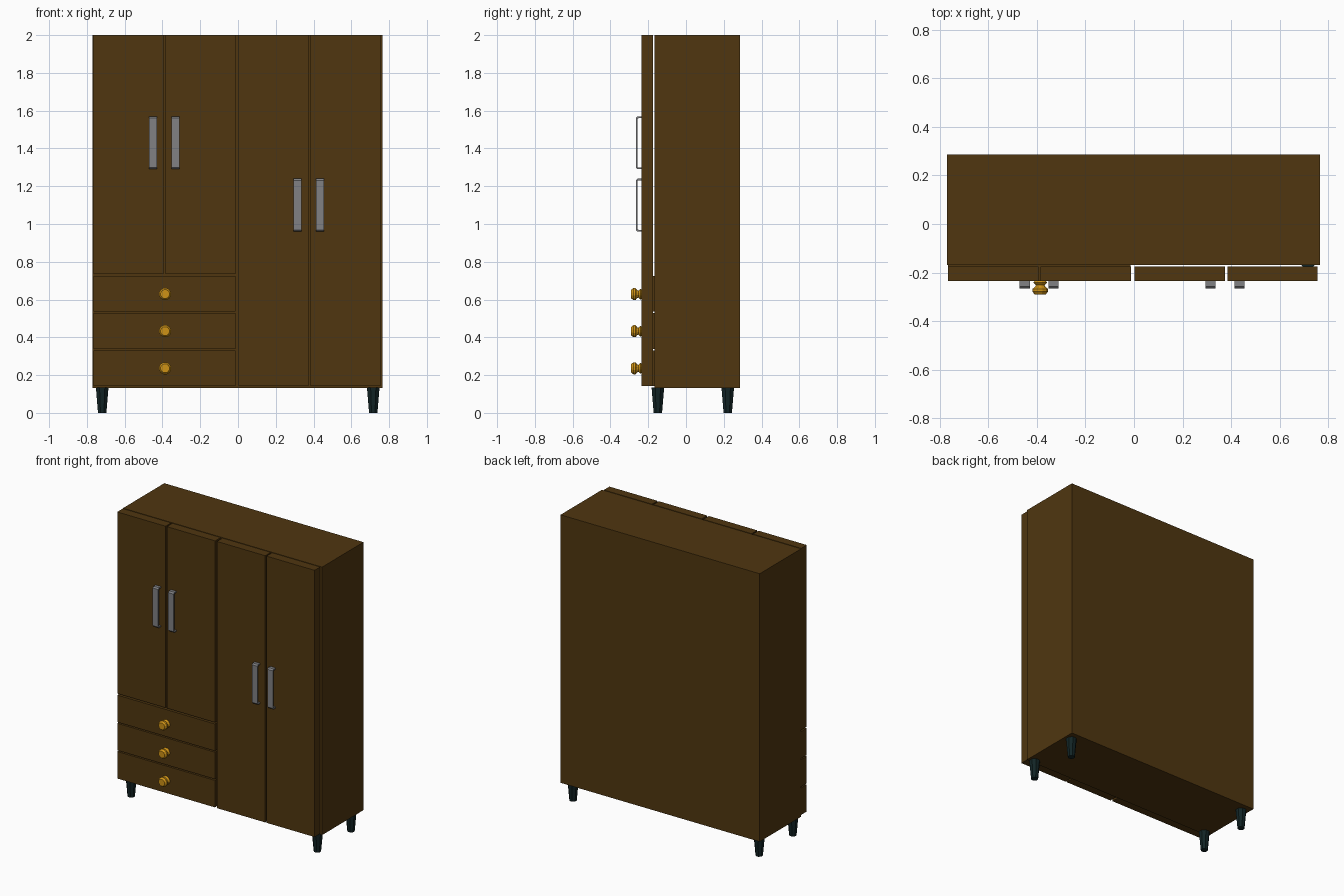
import bpy, bmesh, math
from mathutils import Matrix, Vector

if "Cube" in bpy.data.objects:
    bpy.data.objects.remove(bpy.data.objects["Cube"])


def material(name, rgb):
    m = bpy.data.materials.new(name)
    m.diffuse_color = (*rgb, 1.0)
    m.use_nodes = True
    m.node_tree.nodes["Principled BSDF"].inputs["Base Color"].default_value = m.diffuse_color
    return m


WOOD = material("dark_brown_wood", (0.080, 0.037, 0.005))
STEEL = material("brushed_grey", (0.22, 0.22, 0.23))
GOLD = material("gold", (0.62, 0.29, 0.008))
TEAL = material("dark_teal", (0.006, 0.018, 0.019))


def finish(bm, name, mat):
    bmesh.ops.recalc_face_normals(bm, faces=bm.faces)
    me = bpy.data.meshes.new(name)
    bm.to_mesh(me)
    bm.free()
    me.materials.append(mat)
    ob = bpy.data.objects.new(name, me)
    bpy.context.collection.objects.link(ob)
    return ob


def box(name, x0, x1, y0, y1, z0, z1, mat=WOOD):
    bm = bmesh.new()
    size = Matrix.Diagonal((x1 - x0, y1 - y0, z1 - z0, 1))
    mid = Matrix.Translation(((x0 + x1) / 2, (y0 + y1) / 2, (z0 + z1) / 2))
    bmesh.ops.create_cube(bm, size=1, matrix=mid @ size)
    return finish(bm, name, mat)


def lathe(name, profile, sides, matrix, mat):
    """Closed turned shape; profile is (radius, height) pairs along local z."""
    bm = bmesh.new()
    rings = []
    for r, h in profile:
        ring = []
        for i in range(sides):
            a = 2 * math.pi * (i + 0.5) / sides
            ring.append(bm.verts.new(matrix @ Vector((r * math.cos(a), r * math.sin(a), h))))
        rings.append(ring)
    for a, b in zip(rings, rings[1:]):
        for i in range(sides):
            j = (i + 1) % sides
            bm.faces.new((a[i], a[j], b[j], b[i]))
    bm.faces.new(rings[0])
    bm.faces.new(rings[-1])
    return finish(bm, name, mat)


def handle(name, x, z0, z1):
    """Flat strip bent into a bracket with chamfered corners."""
    back, front, t, c, w = -0.234, -0.266, 0.009, 0.009, 0.021
    outer = [(back, z0), (front + c, z0), (front, z0 + c),
             (front, z1 - c), (front + c, z1), (back, z1)]
    k = c * 0.6
    inner = [(back, z0 + t), (front + t + k, z0 + t), (front + t, z0 + t + k),
             (front + t, z1 - t - k), (front + t + k, z1 - t), (back, z1 - t)]
    bm = bmesh.new()
    rows = [[bm.verts.new((x + s * w, y, z)) for y, z in pts]
            for s in (-1, 1) for pts in (outer, inner)]
    lo, li, ro, ri = rows
    for i in range(5):
        for a, b in ((lo, li), (li, ri), (ri, ro), (ro, lo)):
            bm.faces.new((a[i], a[i + 1], b[i + 1], b[i]))
    for i in (0, 5):
        bm.faces.new((lo[i], li[i], ri[i], ro[i]))
    return finish(bm, name, STEEL)


# Carcass
box("cabinet_body", -0.769, 0.766, -0.168, 0.287, 0.133, 2.0)

# Doors: two short ones above the drawers, two full-height ones
FRONT, BACK = -0.235, -0.174
for name, x0, x1, z0 in (("left_outer_door", -0.766, -0.394, 0.735),
                         ("left_inner_door", -0.384, -0.012, 0.735),
                         ("right_inner_door", 0.002, 0.374, 0.142),
                         ("right_outer_door", 0.384, 0.755, 0.142)):
    box(name, x0, x1, FRONT, BACK, z0, 2.0)

# Drawers with turned knobs
KNOB = [(0.024, 0.0), (0.030, 0.006), (0.019, 0.017), (0.022, 0.024),
        (0.033, 0.032), (0.033, 0.043), (0.024, 0.055)]
for i in range(3):
    z = 0.143 + i * 0.1965
    box(f"drawer_{i + 1}", -0.766, -0.014, FRONT, -0.167, z, z + 0.188)
    place = Matrix.Translation((-0.386, -0.235, z + 0.093)) @ Matrix.Rotation(math.pi / 2, 4, 'X')
    lathe(f"drawer_knob_{i + 1}", KNOB, 12, place, GOLD)

# Door handles
for name, x, z0, z1 in (("left_outer_handle", -0.450, 1.29, 1.57),
                        ("left_inner_handle", -0.331, 1.29, 1.57),
                        ("right_inner_handle", 0.315, 0.96, 1.24),
                        ("right_outer_handle", 0.434, 0.96, 1.24)):
    handle(name, x, z0, z1)

# Tapered legs
for side, x in (("left", -0.719), ("right", 0.716)):
    for end, y in (("front", -0.149), ("back", 0.221)):
        lathe(f"{end}_{side}_leg", [(0.024, 0.0), (0.036, 0.134)], 8,
              Matrix.Translation((x, y, 0)), TEAL)
